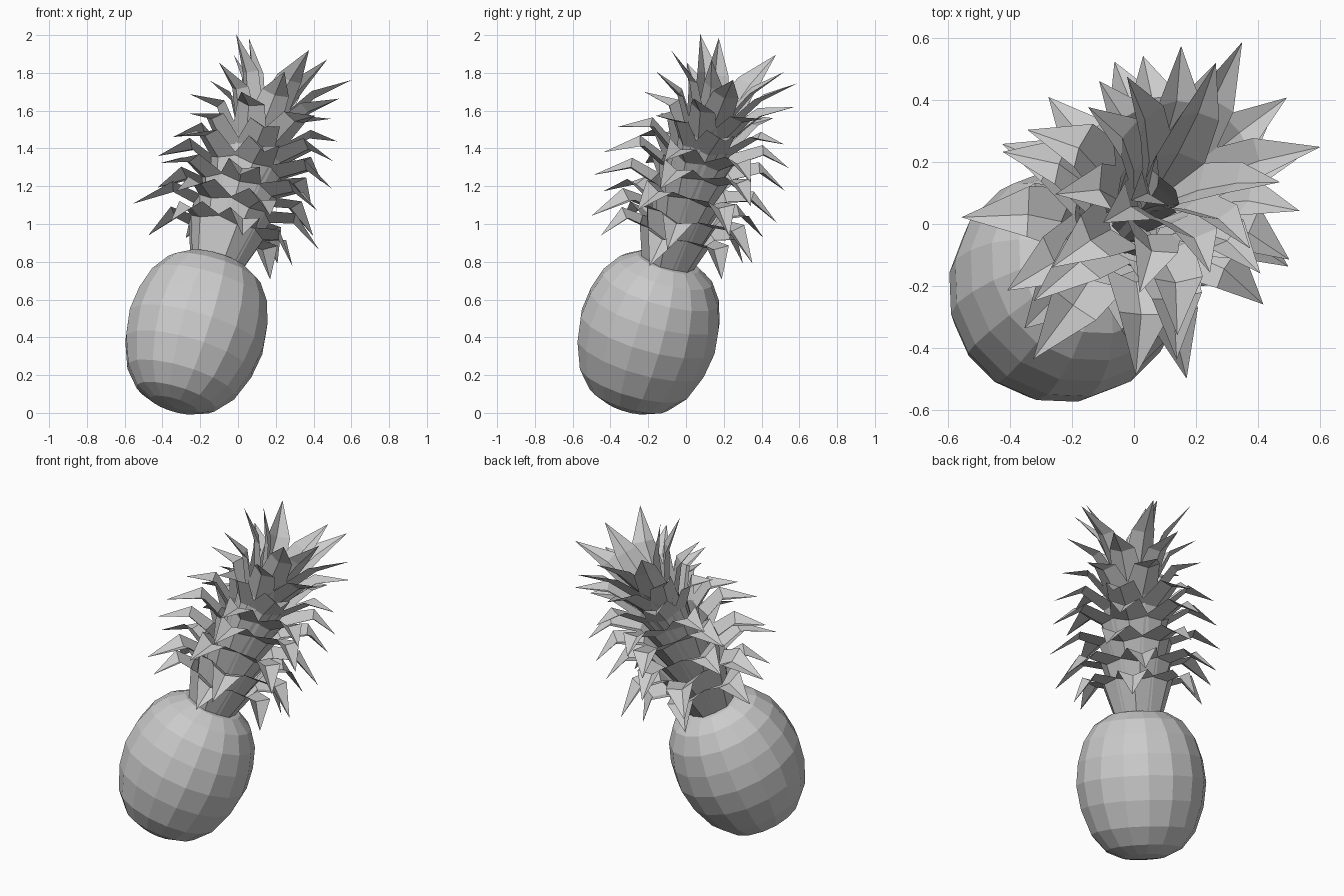
import bpy, bmesh, math, random
from mathutils import Vector, Matrix

if "Cube" in bpy.data.objects:
    bpy.data.objects.remove(bpy.data.objects["Cube"])

random.seed(4)

# The whole fruit leans towards +x and +y
axis = Vector((0.277, 0.268, 0.923)).normalized()
lean = Vector((0, 0, 1)).rotation_difference(axis).to_matrix().to_4x4()
frame = Matrix.Translation((-0.222, -0.20, 0.431)) @ lean


def finish(bm, name):
    bmesh.ops.transform(bm, matrix=frame, verts=bm.verts)
    mesh = bpy.data.meshes.new(name)
    bm.to_mesh(mesh)
    bm.free()
    obj = bpy.data.objects.new(name, mesh)
    bpy.context.collection.objects.link(obj)
    return obj


# Fruit body: faceted barrel lathed from a (radius, height) profile
profile = [(.13, -.422), (.22, -.38), (.30, -.285), (.354, -.14), (.375, 0),
           (.36, .13), (.323, .25), (.258, .345), (.17, .40)]
SIDES = 16
bm = bmesh.new()
rings = []
for r, h in profile:
    rings.append([bm.verts.new((r * math.cos(a), r * math.sin(a), h))
                  for a in (2 * math.pi * (k + .5) / SIDES for k in range(SIDES))])
for lo, hi in zip(rings, rings[1:]):
    for k in range(SIDES):
        n = (k + 1) % SIDES
        bm.faces.new((lo[k], lo[n], hi[n], hi[k]))
for ring, h in ((rings[0][::-1], -.435), (rings[-1], .415)):
    pole = bm.verts.new((0, 0, h))
    for k in range(SIDES):
        bm.faces.new((ring[k], ring[(k + 1) % SIDES], pole))
finish(bm, "fruit_body")


# One keeled leaf along a (radius, height) path, pointed at the end
def add_leaf(bm, path, angle, scale):
    turn = Matrix.Rotation(angle, 3, 'Z')
    rows = []
    for i, (r, h) in enumerate(path[:-1]):
        nr, nh = path[i + 1]
        pr, ph = path[max(i - 1, 0)]
        d = Vector((nr - pr, 0, nh - ph)).normalized()
        inward = Vector((-d.z, 0, d.x))
        half = (.07, .10, .078)[i] * scale
        mid = Vector((r, 0, h))
        edge = mid + inward * half * .4
        side = Vector((0, half, 0))
        rows.append([bm.verts.new(turn @ p) for p in (edge - side, mid, edge + side)])
    tip = bm.verts.new(turn @ Vector((path[-1][0], 0, path[-1][1])))
    for a, b in zip(rows, rows[1:]):
        for k in (0, 1):
            bm.faces.new((a[k], a[k + 1], b[k + 1], b[k]))
    for k in (0, 1):
        bm.faces.new((rows[-1][k], rows[-1][k + 1], tip))


# Crown whorls: leaf count, start angle, width scale, then the leaf path
whorls = [
    (6, 45, 1.10, [(.14, .37), (.21, .57), (.29, .59), (.41, .46)]),
    (6, 175, 1.10, [(.13, .44), (.21, .68), (.33, .71), (.51, .60)]),
    (6, 90, 1.10, [(.13, .57), (.21, .80), (.33, .84), (.50, .76)]),
    (6, -20, 1.10, [(.12, .67), (.20, .92), (.33, .99), (.50, .92)]),
    (6, 155, 1.05, [(.11, .76), (.18, 1.00), (.31, 1.10), (.47, 1.06)]),
    (6, 70, 1.00, [(.09, .83), (.15, 1.07), (.26, 1.21), (.41, 1.24)]),
    (6, 35, .95, [(.06, .90), (.12, 1.13), (.23, 1.31), (.38, 1.41)]),
    (5, 0, .90, [(.04, .98), (.10, 1.20), (.21, 1.42), (.36, 1.58)]),
    (3, 207, .85, [(.03, 1.03), (.08, 1.24), (.15, 1.43), (.26, 1.60)]),
]
for i, (count, start, scale, path) in enumerate(whorls):
    bm = bmesh.new()
    for k in range(count):
        jitter = random.uniform(-.012, .012)
        leaf = path[:-1] + [(path[-1][0] + jitter, path[-1][1] - jitter)]
        add_leaf(bm, leaf, math.radians(start) + 2 * math.pi * k / count, scale)
    # The upper crown bends a little further into the lean
    for v in bm.verts:
        bend = .06 * max(0, v.co.z - .85)
        v.co.x += bend
        v.co.y += bend
    finish(bm, f"crown_leaves_{i + 1}")
